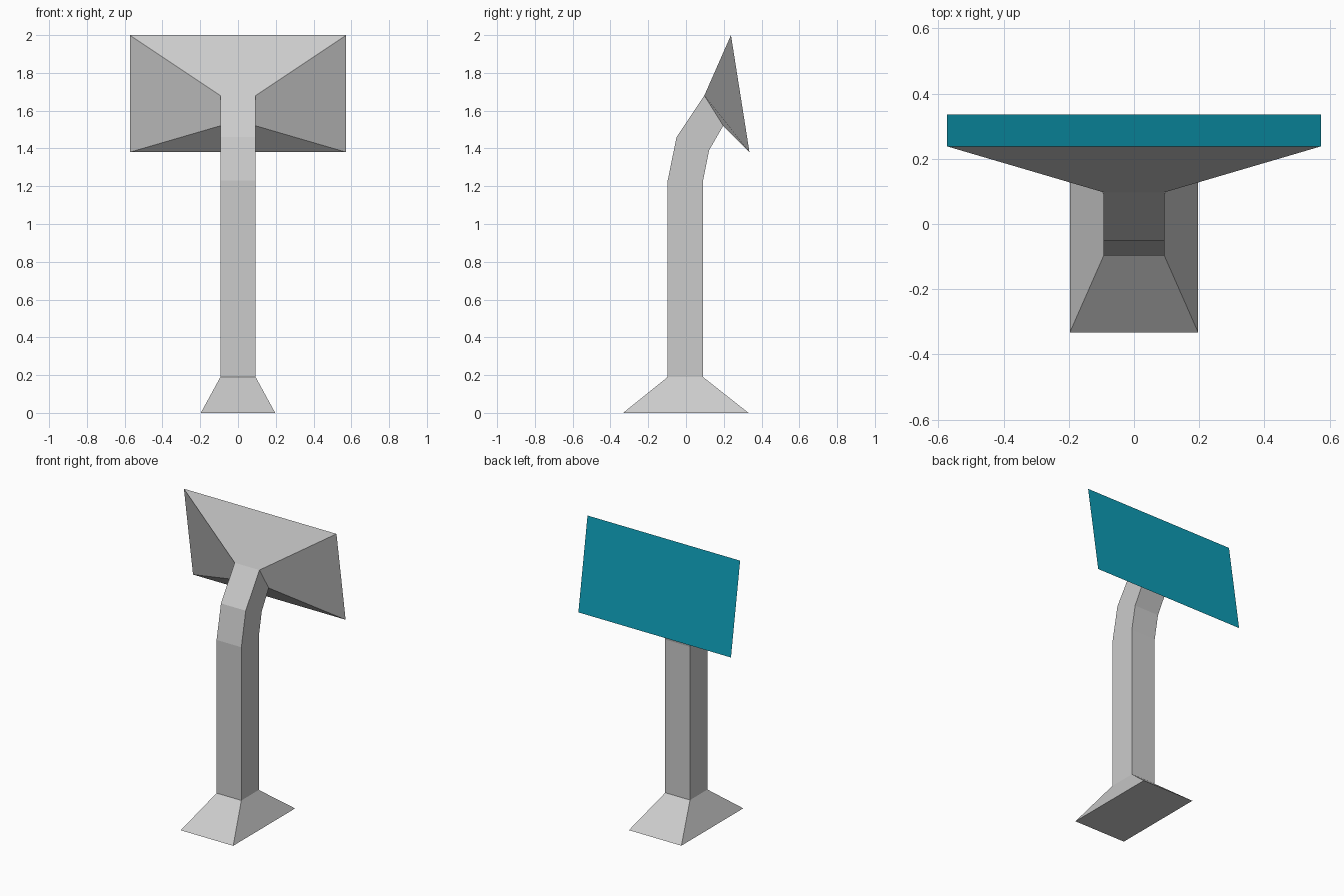
import bpy, bmesh

if "Cube" in bpy.data.objects:
    bpy.data.objects.remove(bpy.data.objects["Cube"])

# Each ring: half width, front edge (y, z), back edge (y, z)
FOOT = (0.197, (-0.333, 0.0), (0.331, 0.0))
POST_LOW = (0.093, (-0.097, 0.19), (0.09, 0.19))
POST_TOP = (0.093, (-0.097, 1.23), (0.09, 1.23))
BEND = (0.093, (-0.05, 1.46), (0.122, 1.39))
NECK_TOP = (0.093, (0.097, 1.68), (0.197, 1.52))
SCREEN = (0.573, (0.238, 2.0), (0.336, 1.38))


def loft(name, rings, cap_start=False, cap_end=False):
    """Skin a run of four-sided rings, with optional end caps."""
    bm = bmesh.new()
    loops = []
    for w, (fy, fz), (by, bz) in rings:
        corners = ((-w, fy, fz), (w, fy, fz), (w, by, bz), (-w, by, bz))
        loops.append([bm.verts.new(c) for c in corners])
    for a, b in zip(loops, loops[1:]):
        for i in range(4):
            j = (i + 1) % 4
            bm.faces.new((a[i], a[j], b[j], b[i]))
    if cap_start:
        bm.faces.new(loops[0][::-1])
    if cap_end:
        bm.faces.new(loops[-1])
    mesh = bpy.data.meshes.new(name)
    bm.to_mesh(mesh)
    bm.free()
    obj = bpy.data.objects.new(name, mesh)
    bpy.context.collection.objects.link(obj)
    return obj


# Flared foot, closed underneath
loft("foot", [FOOT, POST_LOW], cap_start=True)
# Straight post and the neck bending backwards
loft("post", [POST_LOW, POST_TOP, BEND, NECK_TOP])
# Pyramid-shaped housing behind the screen
loft("screen_housing", [NECK_TOP, SCREEN])
# Flat teal screen closing the housing
screen = loft("screen", [SCREEN], cap_end=True)
teal = bpy.data.materials.new("teal")
teal.diffuse_color = (0.004, 0.33, 0.46, 1)
teal.use_nodes = True
teal.node_tree.nodes["Principled BSDF"].inputs["Base Color"].default_value = teal.diffuse_color
screen.data.materials.append(teal)
